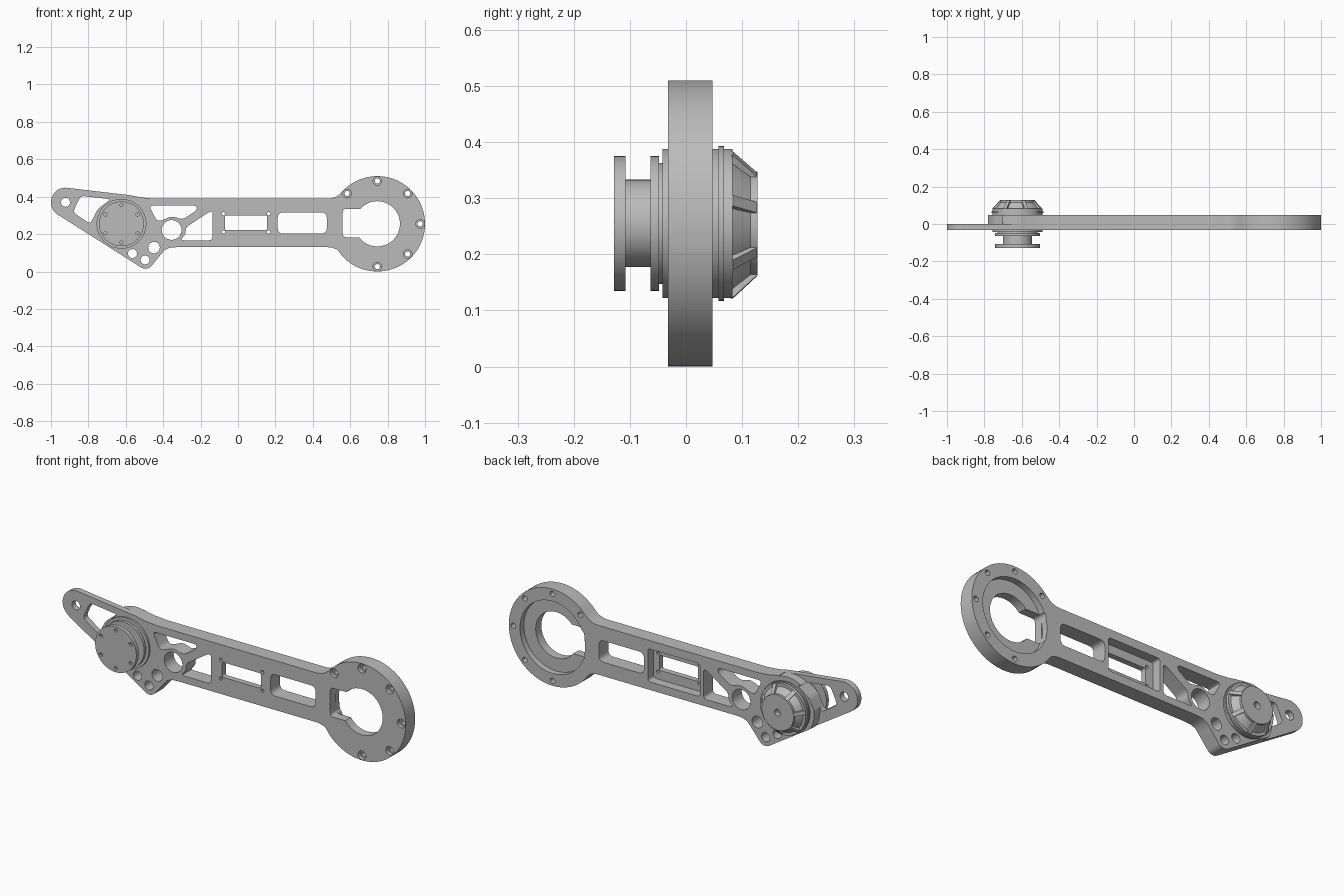
import bpy, bmesh
from math import cos, sin, radians, pi
from mathutils import Matrix, Vector

old = bpy.data.objects.get("Cube")
if old:
    bpy.data.objects.remove(old)

metal = bpy.data.materials.new("grey metal")
metal.use_nodes = True
GREY = (0.5, 0.5, 0.5, 1)
metal.diffuse_color = GREY
metal.node_tree.nodes["Principled BSDF"].inputs["Base Color"].default_value = GREY

FRONT, BACK, STEP = -0.032, 0.047, 0.0
HUB = (-0.623, 0.255)
RING = (0.745, 0.255)
TIP = (-0.922, 0.37)


def arc(c, r, a0, a1, n=24):
    angles = [radians(a0 + (a1 - a0) * i / n) for i in range(n + 1)]
    return [(c[0] + r * cos(a), c[1] + r * sin(a)) for a in angles]


def circle(c, r, n=32):
    return arc(c, r, 0, 360, n)[:-1]


def rounded(pts, r):
    """Round every corner of an outline with a small quadratic bend."""
    out = []
    for i, p in enumerate(pts):
        p = Vector(p)
        ends = []
        for q in (Vector(pts[i - 1]), Vector(pts[(i + 1) % len(pts)])):
            d = q - p
            ends.append(p + d.normalized() * min(r, d.length * 0.45))
        a, b = ends
        for k in range(5):
            t = k / 4
            out.append(tuple(a * (1 - t) ** 2 + p * 2 * t * (1 - t) + b * t * t))
    return out


def box(x0, x1, z0, z1):
    return [(x0, z0), (x1, z0), (x1, z1), (x0, z1)]


def finish(name, bm):
    bmesh.ops.recalc_face_normals(bm, faces=bm.faces)
    me = bpy.data.meshes.new(name)
    bm.to_mesh(me)
    bm.free()
    me.materials.append(metal)
    ob = bpy.data.objects.new(name, me)
    bpy.context.scene.collection.objects.link(ob)
    return ob


def prism(name, pts, y0, y1):
    bm = bmesh.new()
    face = bm.faces.new([bm.verts.new((x, y0, z)) for x, z in pts])
    new = bmesh.ops.extrude_face_region(bm, geom=[face])["geom"]
    verts = [v for v in new if isinstance(v, bmesh.types.BMVert)]
    bmesh.ops.translate(bm, vec=(0, y1 - y0, 0), verts=verts)
    return finish(name, bm)


def activate(ob):
    bpy.ops.object.select_all(action="DESELECT")
    ob.select_set(True)
    bpy.context.view_layer.objects.active = ob


def cut(ob, pts, y0=-0.3, y1=0.3):
    cutter = prism("cutter", pts, y0, y1)
    cutter.hide_render = True
    activate(ob)
    mod = ob.modifiers.new("cut", "BOOLEAN")
    mod.operation, mod.solver, mod.object = "DIFFERENCE", "EXACT", cutter
    bpy.ops.object.modifier_apply(modifier=mod.name)
    bpy.data.objects.remove(cutter)


def smooth(ob):
    activate(ob)
    bpy.ops.object.shade_smooth_by_angle(angle=radians(30))


def lathe(name, profile, n=64):
    """Turn (radius, y) points around the hub axis."""
    bm = bmesh.new()
    rings = []
    for r, y in profile:
        rings.append([bm.verts.new((x, y, z)) for x, z in circle(HUB, r, n)])
    for a, b in zip(rings, rings[1:]):
        for i in range(n):
            j = (i + 1) % n
            bm.faces.new((a[i], a[j], b[j], b[i]))
    bm.faces.new(rings[0])
    bm.faces.new(rings[-1])
    return finish(name, bm)


# arm plate: ring, beam, hub corner and lever in one outline
outline = arc(RING, 0.255, -137, 137, 56)
outline += [(0.53, 0.402), (0.50, 0.392), (0.48, 0.39), (-0.45, 0.39), (-0.52, 0.396), (-0.58, 0.408)]
outline += arc(TIP, 0.078, 83, 238, 20)
outline += arc((-0.495, 0.058), 0.043, 238, 318, 10)
outline += [(-0.41, 0.094), (-0.39, 0.116), (-0.365, 0.127), (-0.33, 0.13)]
outline += [(0.48, 0.13), (0.50, 0.118 + 0.01), (0.53, 0.108 + 0.01)]
arm = prism("arm_plate", outline, FRONT, BACK)

# thin lever: back half removed outside the round hub boss
cut(arm, arc(HUB, 0.157, 72, 210, 32) + [(-1.1, 0.0), (-1.1, 0.7), (-0.575, 0.7)], STEP, 0.2)

# motor ring: back recess, through hole with slot, screw holes
cut(arm, circle(RING, 0.19, 56), 0.015, 0.2)
cut(arm, circle(RING, 0.121, 40))
cut(arm, rounded(box(0.56, 0.72, 0.183, 0.335), 0.02))
for a in (-90, -45, 0, 45, 90, 135):
    spot = arc(RING, 0.229, a, a, 1)[0]
    cut(arm, circle(spot, 0.014, 16))
    cut(arm, circle(spot, 0.023, 20), -0.2, FRONT + 0.02)

# beam windows
cut(arm, rounded(box(0.212, 0.475, 0.203, 0.316), 0.03))
cut(arm, rounded(box(-0.115, 0.19, 0.172, 0.345), 0.015), -0.002, 0.2)
cut(arm, rounded(box(-0.07, 0.156, 0.221, 0.3), 0.01))
for x in (-0.078, 0.164):
    for z in (0.211, 0.309):
        cut(arm, circle((x, z), 0.009, 12))

# truss windows beside the hub
cut(arm, rounded([(-0.475, 0.352), (-0.22, 0.352), (-0.22, 0.328), (-0.295, 0.278),
                  (-0.355, 0.296), (-0.41, 0.272), (-0.435, 0.272)], 0.02))
cut(arm, rounded([(-0.31, 0.167), (-0.135, 0.167), (-0.135, 0.325), (-0.165, 0.312),
                  (-0.28, 0.235), (-0.28, 0.2)], 0.02))
cut(arm, rounded([(-0.84, 0.405), (-0.68, 0.386), (-0.75, 0.335), (-0.782, 0.27),
                  (-0.795, 0.258), (-0.88, 0.315), (-0.87, 0.345)], 0.02))

# round holes in the corner and the lever
for x, z, r in ((-0.355, 0.222, 0.053), (-0.449, 0.128, 0.031), (-0.564, 0.096, 0.024),
                (-0.497, 0.062, 0.024), (*TIP, 0.024)):
    cut(arm, circle((x, z), r, 28))
smooth(arm)

# front spool with two flanges
spool = lathe("front_spool", [(0.12, -0.128), (0.12, -0.108), (0.078, -0.108), (0.078, -0.063),
                              (0.12, -0.063), (0.12, -0.048), (0.108, -0.048), (0.108, -0.042),
                              (0.133, -0.042), (0.133, -0.031)])
for k in range(6):
    cut(spool, circle(arc(HUB, 0.1, 30 + 60 * k, 0, 1)[0], 0.009, 12), -0.2, -0.115)
smooth(spool)

# back motor housing with stepped rim and raised cap
motor = lathe("motor_housing", [(0.133, 0.046), (0.133, 0.058), (0.138, 0.058), (0.138, 0.068),
                                (0.133, 0.068), (0.133, 0.083), (0.118, 0.083), (0.093, 0.115),
                                (0.093, 0.127)])
cut(motor, circle(HUB, 0.018, 20), 0.1, 0.2)
smooth(motor)

# sloping ribs around the cap
for k in range(7):
    bm = bmesh.new()
    sides = []
    for w in (-0.01, 0.01):
        side = [(0.08, 0.08), (0.133, 0.08), (0.133, 0.084), (0.094, 0.126), (0.08, 0.126)]
        sides.append([bm.verts.new((r, y, w)) for r, y in side])
    a, b = sides
    bm.faces.new(a)
    bm.faces.new(b)
    for i in range(5):
        j = (i + 1) % 5
        bm.faces.new((a[i], a[j], b[j], b[i]))
    turn = Matrix.Rotation(radians(90 - 5) + k * 2 * pi / 7, 4, "Y")
    bm.transform(Matrix.Translation((HUB[0], 0, HUB[1])) @ turn)
    finish("motor_rib", bm)
